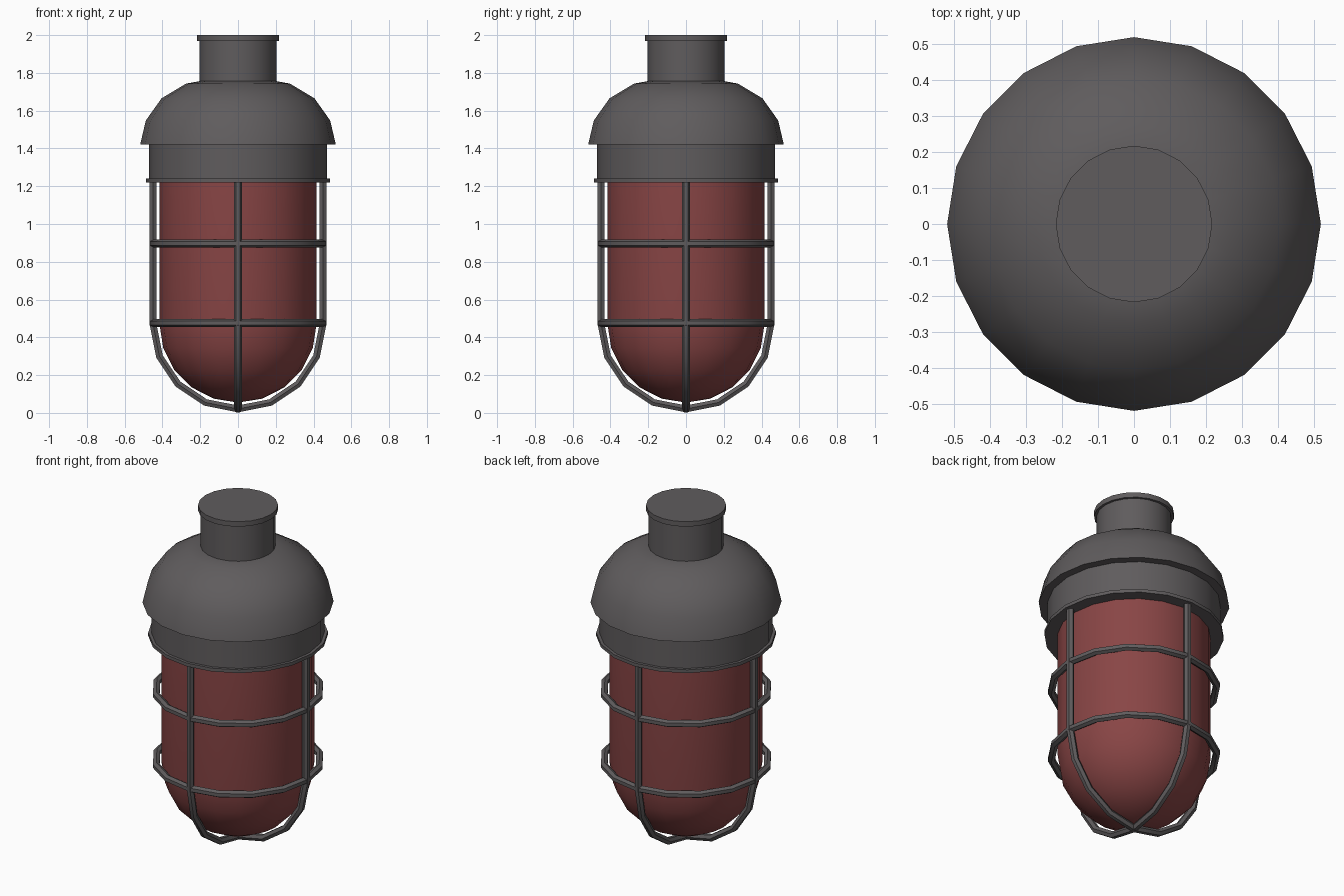
import bpy, math
from mathutils import Vector

cube = bpy.data.objects.get("Cube")
if cube:
    bpy.data.objects.remove(cube, do_unlink=True)


def material(name, rgb):
    m = bpy.data.materials.new(name)
    m.use_nodes = True
    m.diffuse_color = (*rgb, 1)
    m.node_tree.nodes["Principled BSDF"].inputs["Base Color"].default_value = (*rgb, 1)
    return m


GREY = material("dark grey metal", (0.115, 0.107, 0.11))
RED = material("red glass", (0.25, 0.06, 0.06))
SIDES = 20


def make(name, verts, faces, mat, angle=40):
    mesh = bpy.data.meshes.new(name)
    mesh.from_pydata(verts, [], faces)
    mesh.materials.append(mat)
    obj = bpy.data.objects.new(name, mesh)
    bpy.context.collection.objects.link(obj)
    bpy.ops.object.select_all(action='DESELECT')
    obj.select_set(True)
    bpy.context.view_layer.objects.active = obj
    bpy.ops.object.shade_smooth_by_angle(angle=math.radians(angle))
    return obj


def lathe(name, profile, mat):
    """Spin (radius, height) points, listed bottom to top, and cap both ends."""
    verts, faces = [], []
    for r, z in profile:
        for i in range(SIDES):
            a = math.tau * i / SIDES
            verts.append((r * math.cos(a), r * math.sin(a), z))
    for k in range(len(profile) - 1):
        for i in range(SIDES):
            j = (i + 1) % SIDES
            a, b = k * SIDES, (k + 1) * SIDES
            faces.append((a + i, a + j, b + j, b + i))
    faces.append(tuple(reversed(range(SIDES))))
    faces.append(tuple(range(len(verts) - SIDES, len(verts))))
    return make(name, verts, faces, mat)


def tube(name, path, side, closed=False, radius=0.021, n=6):
    """Six-sided rod along a planar path; side gives the plane normal."""
    verts, faces, count = [], [], len(path)
    for k, p in enumerate(path):
        before = path[k - 1] if closed or k else p
        after = path[(k + 1) % count] if closed or k < count - 1 else p
        out = (after - before).normalized().cross(side)
        for i in range(n):
            a = math.tau * i / n
            verts.append(p + radius * (math.cos(a) * side + math.sin(a) * out))
    for k in range(count if closed else count - 1):
        a, b = k * n, (k + 1) % count * n
        for i in range(n):
            j = (i + 1) % n
            faces.append((a + i, b + i, b + j, a + j))
    if not closed:
        faces.append(tuple(range(n)))
        faces.append(tuple(reversed(range(len(verts) - n, len(verts)))))
    obj = make(name, verts, faces, GREY, 30)
    return obj


# Glass jar with a round bottom
R, CZ = 0.416, 0.471
bowl = [(max(R * math.sin(t), 0.002), CZ - R * math.cos(t))
        for t in (math.pi / 2 * k / 5 for k in range(6))]
lathe("glass_globe", bowl + [(R, 1.25)], RED)

# Metal housing
lathe("lower_flange", [(0.487, 1.22), (0.487, 1.24)], GREY)
lathe("collar", [(0.47, 1.23), (0.47, 1.43)], GREY)
lathe("dome", [(0.518, 1.42), (0.488, 1.548), (0.405, 1.665),
               (0.275, 1.743), (0.2, 1.757)], GREY)
lathe("neck", [(0.203, 1.74), (0.203, 1.98)], GREY)
lathe("neck_cap", [(0.217, 1.97), (0.217, 2.0)], GREY)

# Cage rods: two hoops crossing under the globe
C = 0.45
for label, d, side in (("side", Vector((1, 0, 0)), Vector((0, 1, 0))),
                       ("front", Vector((0, 1, 0)), Vector((1, 0, 0)))):
    up = Vector((0, 0, 1))
    arc = [d * C * math.cos(t) + up * (CZ - C * math.sin(t))
           for t in (math.pi * k / 8 for k in range(9))]
    path = [d * C + up * 1.23] + arc + [-d * C + up * 1.23]
    tube(label + "_cage_hoop", path, side)

# Cage rings
for label, z in (("upper", 0.897), ("lower", 0.475)):
    ring = [Vector((C * math.cos(math.tau * k / 16), C * math.sin(math.tau * k / 16), z))
            for k in range(16)]
    tube(label + "_cage_ring", ring, Vector((0, 0, 1)), closed=True)

# Consistent outward normals
for obj in bpy.context.collection.objects:
    if obj.type == 'MESH' and obj.name.endswith(("_hoop", "_ring")):
        bpy.ops.object.select_all(action='DESELECT')
        obj.select_set(True)
        bpy.context.view_layer.objects.active = obj
        bpy.ops.object.mode_set(mode='EDIT')
        bpy.ops.mesh.select_all(action='SELECT')
        bpy.ops.mesh.normals_make_consistent(inside=False)
        bpy.ops.object.mode_set(mode='OBJECT')
